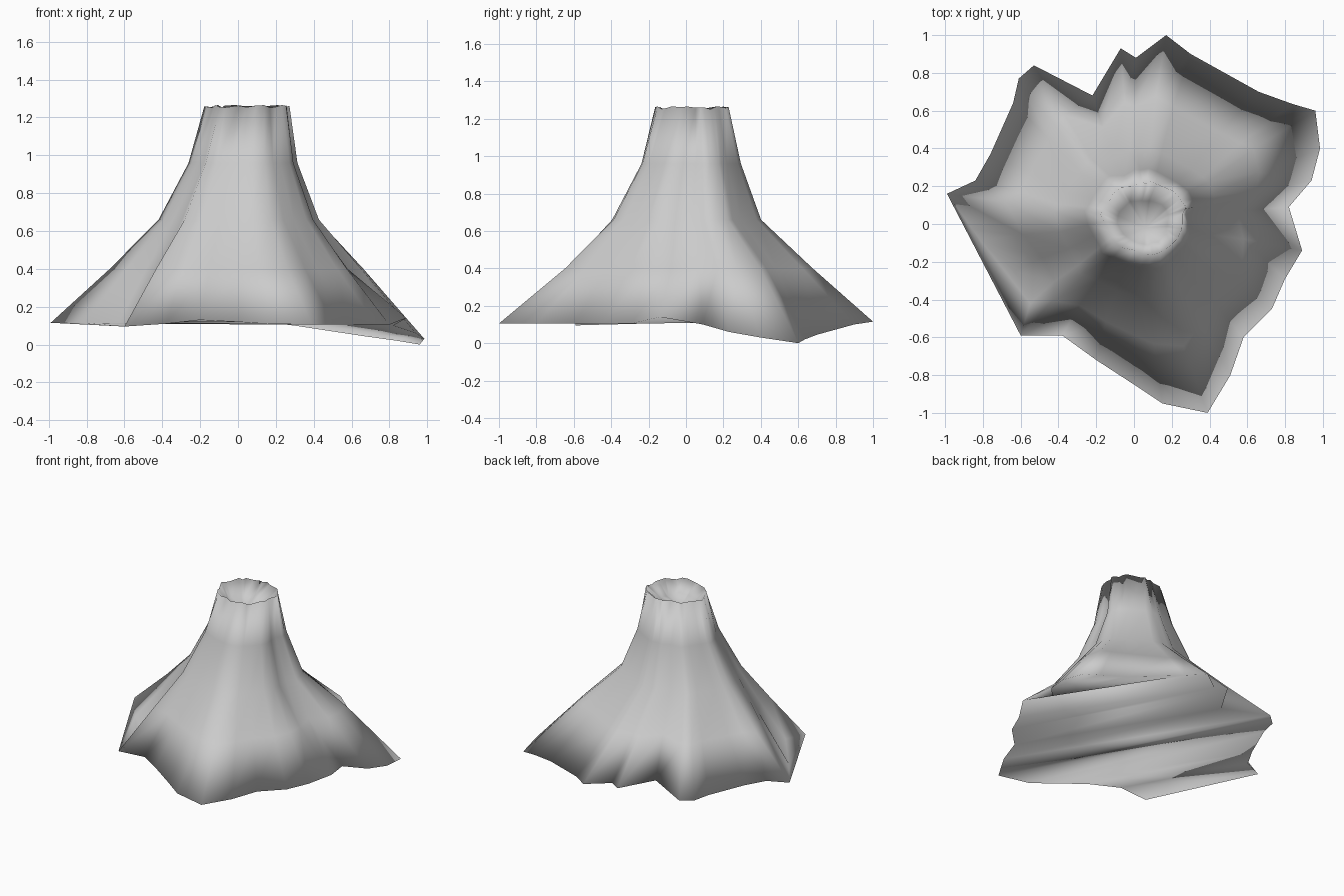
import bpy, bmesh, math, random

if "Cube" in bpy.data.objects:
    bpy.data.objects.remove(bpy.data.objects["Cube"])

random.seed(4)

# Lobed foot outline of the mountain, counter-clockwise (x, y, z)
FOOT = [(.985, .40, .03), (.96, .60, 0), (.84, .635, .02), (.66, .70, .045),
        (.30, .90, .10), (.17, 1.0, .115), (.01, .88, .12), (-.07, .93, .12),
        (-.22, .68, .125), (-.53, .84, .115), (-.61, .77, .11), (-.64, .64, .11),
        (-.76, .37, .115), (-.84, .23, .115), (-.99, .16, .115), (-.81, -.09, .115),
        (-.63, -.25, .115), (-.55, -.42, .11), (-.60, -.59, .095), (-.38, -.59, .11),
        (-.20, -.72, .13), (0, -.85, .12), (.15, -.95, .11), (.39, -1.0, .105),
        (.51, -.80, .105), (.58, -.60, .105), (.73, -.45, .105), (.80, -.29, .105),
        (.89, -.14, .14), (.82, .09, .10), (.94, .23, .06)]
VALLEY = (28, 29)          # gully running down the right side

# Slope rings: x radius, y radius, centre x, centre y, height, lobe strength, jitter
RINGS = [(.685, .67, 0, .01, .40, .7, 0), (.435, .405, .01, 0, .66, .35, 0),
         (.295, .27, .03, .025, .96, .3, .002), (.225, .193, .052, .03, 1.258, .2, .008),
         (.14, .12, .05, .01, 1.17, .2, .008)]

bm = bmesh.new()
rings = [[bm.verts.new(p) for p in FOOT]]
for sx, sy, cx, cy, z, lobe, j in RINGS:
    ring = []
    for i, (x, y, _) in enumerate(FOOT):
        # soften the lobes towards a circle higher up
        k = math.hypot(x, y) ** (lobe - 1) * (.92 if i in VALLEY else 1)
        ring.append(bm.verts.new((cx + sx * k * x + random.uniform(-j, j),
                                  cy + sy * k * y + random.uniform(-j, j),
                                  z + random.uniform(-j, j))))
    rings.append(ring)

# Slopes and crater wall
n = len(FOOT)
for a, b in zip(rings, rings[1:]):
    for i in range(n):
        k = (i + 1) % n
        bm.faces.new((a[i], a[k], b[k], b[i]))

# Crater floor
floor = bm.verts.new((.06, -.02, 1.12))
for i in range(n):
    bm.faces.new((rings[-1][i], rings[-1][(i + 1) % n], floor))

# Underside: strips running across, starting from the low corner
f = rings[0]
bm.faces.new((f[1], f[0], f[2]))
for i in range(1, n // 2):
    a, b, c, d = f[1 + i], f[(1 - i) % n], f[-i % n], f[2 + i]
    bm.faces.new((a, b, c))
    bm.faces.new((a, c, d))

for face in bm.faces:
    face.smooth = True
mesh = bpy.data.meshes.new("volcano")
bm.to_mesh(mesh)
bm.free()
bpy.context.collection.objects.link(bpy.data.objects.new("volcano", mesh))
